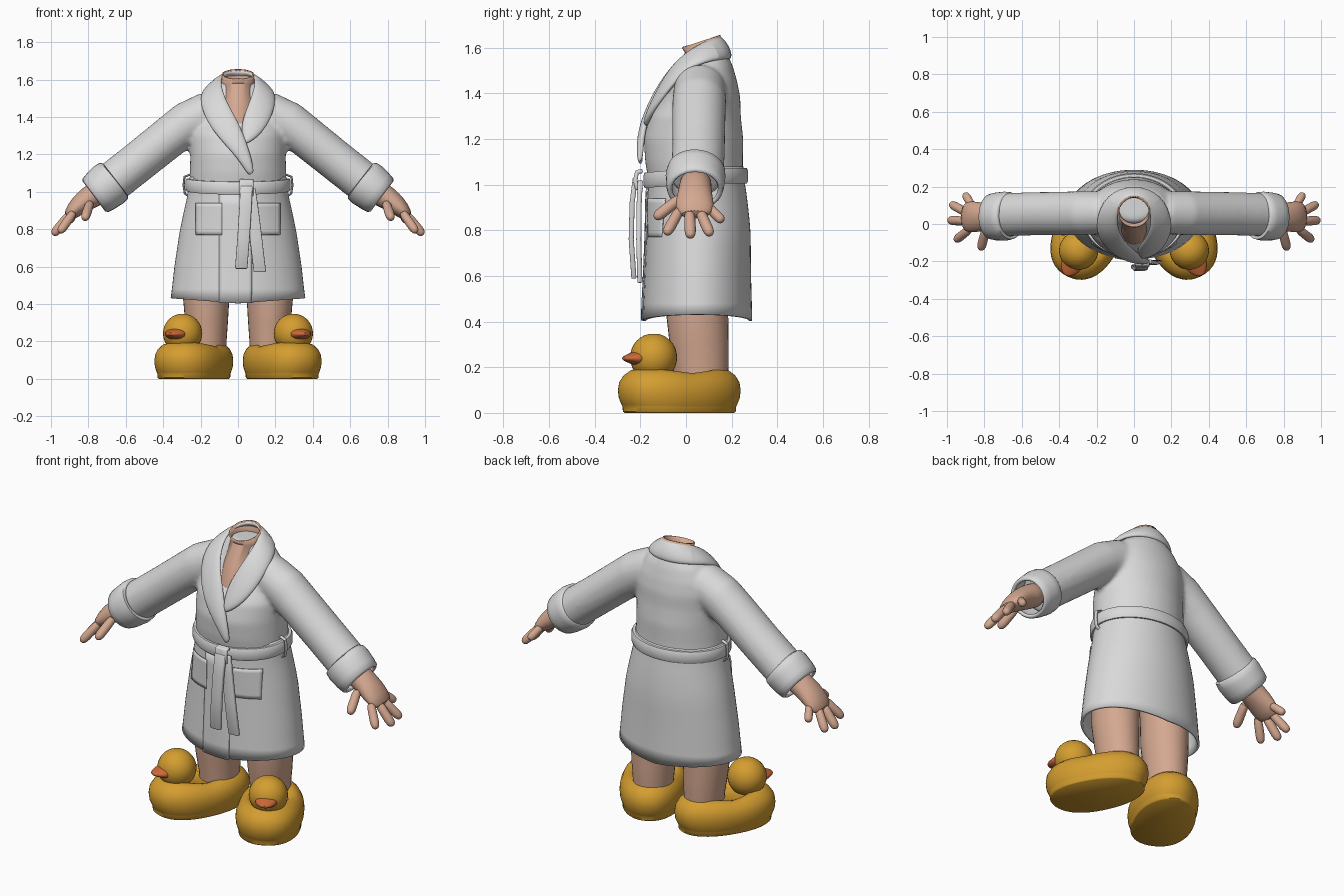
import bpy, bmesh
from math import sin, cos, pi, sqrt, radians
from mathutils import Vector

cube = bpy.data.objects.get("Cube")
if cube:
    bpy.data.objects.remove(cube)


def material(name, rgb):
    m = bpy.data.materials.new(name)
    m.use_nodes = True
    m.diffuse_color = (*rgb, 1)
    m.node_tree.nodes["Principled BSDF"].inputs["Base Color"].default_value = (*rgb, 1)
    return m


CLOTH = material("white cloth", (0.70, 0.70, 0.70))
SKIN = material("skin", (0.66, 0.39, 0.28))
YELLOW = material("duck yellow", (0.66, 0.34, 0.03))
ORANGE = material("beak orange", (0.60, 0.14, 0.04))


def loft(name, rows, mat, closed=True, caps=(True, True), side=1, thick=0, offset=0, subsurf=0):
    """Skin a list of point rows; closed rows form rings."""
    bm = bmesh.new()
    grid = [[bm.verts.new((p[0] * side, p[1], p[2])) for p in row] for row in rows]
    n = len(rows[0])
    for a, b in zip(grid, grid[1:]):
        for i in range(n if closed else n - 1):
            j = (i + 1) % n
            bm.faces.new((a[i], a[j], b[j], b[i]))
    if closed and caps[0]:
        bm.faces.new(grid[0])
    if closed and caps[1]:
        bm.faces.new(grid[-1])
    bmesh.ops.recalc_face_normals(bm, faces=bm.faces)
    mesh = bpy.data.meshes.new(name)
    bm.to_mesh(mesh)
    bm.free()
    mesh.materials.append(mat)
    ob = bpy.data.objects.new(name, mesh)
    bpy.context.collection.objects.link(ob)
    bpy.ops.object.select_all(action='DESELECT')
    ob.select_set(True)
    bpy.context.view_layer.objects.active = ob
    bpy.ops.object.shade_smooth_by_angle(angle=radians(50))
    if thick:
        mod = ob.modifiers.new("thickness", 'SOLIDIFY')
        mod.thickness, mod.offset = thick, offset
    if subsurf:
        mod = ob.modifiers.new("rounding", 'SUBSURF')
        mod.levels = mod.render_levels = subsurf
    return ob


def tube_rows(sections, ref=(0, 1, 0), n=24):
    """Elliptical rings (x, y, z, r1, r2) set square to their path."""
    pts = [Vector(s[:3]) for s in sections]
    rows = []
    for i, s in enumerate(sections):
        d = (pts[min(i + 1, len(pts) - 1)] - pts[max(i - 1, 0)]).normalized()
        u = Vector(ref).cross(d).normalized()
        v = d.cross(u)
        rows.append([pts[i] + u * s[3] * cos(t) + v * s[4] * sin(t)
                     for t in (2 * pi * k / n for k in range(n))])
    return rows


def tube(name, sections, mat, ref=(0, 1, 0), n=24, **kw):
    return loft(name, tube_rows(sections, ref, n), mat, **kw)


def oval(z, cy, rx, ry, n=64):
    return [(rx * cos(2 * pi * k / n), cy + ry * sin(2 * pi * k / n), z) for k in range(n)]


# Upper robe: torso and sleeves fused into one smooth cloth shape
TORSO = [(1.00, .045, .262, .207), (1.1, .035, .258, .214), (1.2, .033, .255, .218),
         (1.3, .04, .255, .20), (1.38, .07, .245, .168), (1.45, .09, .22, .135),
         (1.52, .095, .175, .11), (1.585, .095, .10, .08)]
robe = loft("robe_top", [oval(*r) for r in TORSO], CLOTH)
parts = [robe]
SLEEVE = [(.03, .06, 1.42, .10, .10), (.18, .06, 1.41, .118, .115), (.27, .058, 1.365, .118, .118),
          (.36, .056, 1.298, .112, .118), (.52, .055, 1.17, .110, .116), (.70, .05, 1.028, .110, .116)]
for s in (1, -1):
    parts.append(tube("sleeve", SLEEVE, CLOTH, side=s))
bpy.ops.object.select_all(action='DESELECT')
for p in parts:
    p.select_set(True)
bpy.context.view_layer.objects.active = robe
bpy.ops.object.join()
fuse = robe.modifiers.new("fuse", 'REMESH')
fuse.mode, fuse.voxel_size, fuse.use_smooth_shade = 'VOXEL', 0.013, True
relax = robe.modifiers.new("relax", 'SMOOTH')
relax.factor, relax.iterations = 0.5, 8

# Skirt of the robe, open below
SKIRT = [(.42, .05, .36, .24), (.6, .052, .34, .233), (.8, .055, .31, .228),
         (.95, .048, .277, .219), (1.0, .045, .266, .212), (1.08, .04, .26, .211)]


def skirt_at(z):
    z = min(max(z, SKIRT[0][0]), SKIRT[-1][0])
    for a, b in zip(SKIRT, SKIRT[1:]):
        if z <= b[0]:
            t = (z - a[0]) / (b[0] - a[0])
            return [a[i] + (b[i] - a[i]) * t for i in (1, 2, 3)]


skirt_rows = [oval(z, *skirt_at(z)) for z in [.42 + .06 * i for i in range(12)]]
skirt_rows[0] = [(x, y, .403 + .028 * abs(x) / .36) for x, y, z in skirt_rows[0]]
loft("robe_skirt", skirt_rows, CLOTH, caps=(False, False), thick=.014, offset=-1)


def patch(name, x0, x1, z0, z1, lift, side=1):
    """Thin cloth plate lying on the front of the skirt."""
    rows = []
    for j in range(9):
        z = z0 + (z1 - z0) * j / 8
        cy, rx, ry = skirt_at(z)
        xs = [x0 + (x1 - x0) * i / 10 for i in range(11)]
        rows.append([(x, cy - ry * sqrt(1 - (x / rx) ** 2) - lift(i / 10, j / 8), z)
                     for i, x in enumerate(xs)])
    return loft(name, rows, CLOTH, closed=False, side=side, thick=.006)


patch("front_flap", -.10, .075, .405, 1.0, lambda u, v: .008 * u)
for s, label in ((1, "left"), (-1, "right")):
    patch(label + "_pocket", .085, .225, .77, .94, lambda u, v: .001 + .007 * v, side=s)

# Belt with knot, hanging ends and side loops
belt_rows = []
for dz, out in ((-.034, -.004), (-.034, .012), (-.02, .018), (.02, .018), (.034, .012), (.034, -.004)):
    cy, rx, ry = skirt_at(1.035)
    ring = oval(0, cy, rx + out, ry + out)
    belt_rows.append([(x, y, 1.038 + dz - .018 * max(0, (cy - y) / ry)) for x, y, z in ring])
loft("belt", belt_rows, CLOTH, caps=(False, False))


def ribbon(name, path, width, thick):
    rows = [[(x + width * k, y, z) for k in (-.5, 0, .5)] for x, y, z in path]
    ob = loft(name, rows, CLOTH, closed=False, thick=thick)
    bev = ob.modifiers.new("soft edge", 'BEVEL')
    bev.width, bev.segments = .006, 2


ribbon("belt_knot", [(.045, -.19, 1.06), (.045, -.215, 1.055), (.045, -.222, 1.02),
                     (.045, -.215, .985), (.045, -.19, .98)], .075, .02)
ribbon("outer_belt_end", [(.045, -.222, 1.03), (.04, -.236, .92), (.03, -.24, .76), (.017, -.228, .588)], .066, .022)
ribbon("inner_belt_end", [(.06, -.20, 1.02), (.075, -.205, .92), (.095, -.207, .76), (.117, -.202, .57)], .066, .022)

# Shawl collar: (inner edge, outer edge) pairs, right lapel crossing over the left
HALF = [((0, -.138, 1.38), (-.10, -.168, 1.28)), ((-.06, -.085, 1.48), (-.185, -.085, 1.40)),
        ((-.092, -.005, 1.575), (-.205, .015, 1.52)), ((-.086, .095, 1.632), (-.15, .155, 1.55))]
flip = lambda p: (-p[0], p[1], p[2])
stations = [((.085, -.19, 1.10), (.06, -.19, 1.08)), ((.055, -.186, 1.24), (0, -.198, 1.18))] + HALF
stations.append(((0, .162, 1.65), (0, .208, 1.55)))
stations += [(flip(a), flip(b)) for a, b in HALF[:0:-1]]
stations += [((.015, -.125, 1.37), (.12, -.158, 1.30)), ((.025, -.155, 1.28), (.04, -.172, 1.25))]
collar_rows = []
for a, b in stations:
    a, b = Vector(a), Vector(b)
    m = (a + b) / 2
    out = (m - Vector((0, .07, m.z - .08))).normalized()
    collar_rows.append([a, a.lerp(b, .3) + out * .016, a.lerp(b, .75) + out * .016, b])
loft("shawl_collar", collar_rows, CLOTH, closed=False, thick=.024, subsurf=2)

# Chest and open neck
tube("neck", [(0, .03, 1.30, .10, .15), (0, .037, 1.37, .10, .145), (0, .05, 1.45, .098, .115),
              (0, .085, 1.57, .088, .09), (0, .066, 1.628, .086, .089)],
     SKIN, n=40, caps=(True, False), thick=.008, offset=-1)

FINGERS = {"thumb": ((.79, -.02, .945), (.82, -.138, .852), .026),
           "index_finger": ((.875, -.025, .895), (.955, -.088, .782), .025),
           "middle_finger": ((.895, .015, .885), (.99, .02, .768), .026),
           "ring_finger": ((.895, .06, .885), (.98, .108, .778), .025),
           "little_finger": ((.865, .095, .905), (.905, .162, .838), .023)}

# Slipper frame: long axis turned outward
AXIS, ACROSS = Vector((.454, -.891, 0)), Vector((.891, .454, 0))
SOLE = Vector((.23, -.027, 0))
SHELL = [(0, .89), (.006, .92), (.028, .925), (.035, .94), (.065, .985), (.10, 1), (.135, .98),
         (.165, .91), (.187, .80), (.198, .68), (.192, .55), (.17, .46)]

for s, label in ((1, "left_"), (-1, "right_")):
    # Turned-back cuff with a hollow mouth
    tube(label + "cuff", [(.655, .045, 1.066, .108, .112), (.664, .045, 1.059, .122, .127),
                          (.69, .042, 1.038, .126, .131), (.735, .04, 1.002, .120, .128),
                          (.762, .04, .981, .113, .122), (.770, .04, .975, .100, .11),
                          (.762, .04, .981, .09, .10), (.72, .04, 1.014, .085, .095)][:6],
         CLOTH, n=32, side=s, caps=(False, False), thick=.016, offset=-1)
    # Hand
    tube(label + "hand", [(.69, .045, 1.03, .07, .072), (.77, .04, .985, .066, .07),
                          (.83, .038, .945, .058, .08), (.88, .038, .90, .045, .086),
                          (.915, .038, .86, .026, .07)], SKIN, side=s, subsurf=1)
    for finger, (a, b, r) in FINGERS.items():
        a, b = Vector(a), Vector(b)
        secs = [(*a.lerp(b, t), r * k, r * k) for t, k in
                ((0, 1), (.4, .95), (.75, 1.05), (.92, .85), (.98, .5), (1, .15))]
        tube(label + finger, secs, SKIN, n=12, side=s, subsurf=1)

    # Leg
    tube(label + "leg", [(.165, .065, .10, .10, .115), (.165, .065, .2, .104, .122), (.168, .058, .3, .114, .129),
                         (.17, .05, .42, .123, .135), (.165, .05, .8, .125, .14)], SKIN, n=32, side=s)

    # Slipper shell, wider at the toe, dipping at the instep
    rows = []
    for z, k in SHELL:
        row = []
        for i in range(48):
            t = 2 * pi * i / 48
            c, w = cos(t), sin(t)
            along = .283 * k * abs(c) ** .9 * (1 if c > 0 else -1)
            wide = .178 * k * abs(w) ** .9 * (1 if w > 0 else -1) * (1 + .08 * c)
            p = SOLE + AXIS * along + ACROSS * wide
            row.append((p.x, p.y, z * (.88 + .12 * abs(c))))
        rows.append(row)
    loft(label + "slipper", rows, YELLOW, side=s)

    # Duck head and beak
    head = Vector((.296, -.142, .243))
    ball = [(*(head - Vector((0, 0, .105 * cos(pi * i / 16)))), .105 * sin(pi * i / 16), .103 * sin(pi * i / 16))
            for i in range(1, 16)]
    tube(label + "duck_head", ball, YELLOW, n=32, side=s)
    beak = [(*(head + AXIS * d - Vector((0, 0, .004))), w, h) for d, w, h in
            ((.06, .062, .036), (.09, .06, .032), (.115, .048, .021), (.135, .033, .014), (.15, .014, .007))]
    tube(label + "beak", beak, ORANGE, ref=(0, 0, 1), side=s, subsurf=1)

    # Belt loop
    tube(label + "belt_loop", [(.262, .03, .975, .006, .012), (.284, .03, .99, .006, .012),
                               (.291, .03, 1.035, .006, .012), (.286, .03, 1.08, .006, .012),
                               (.255, .03, 1.092, .006, .012)], CLOTH, n=10, side=s)
